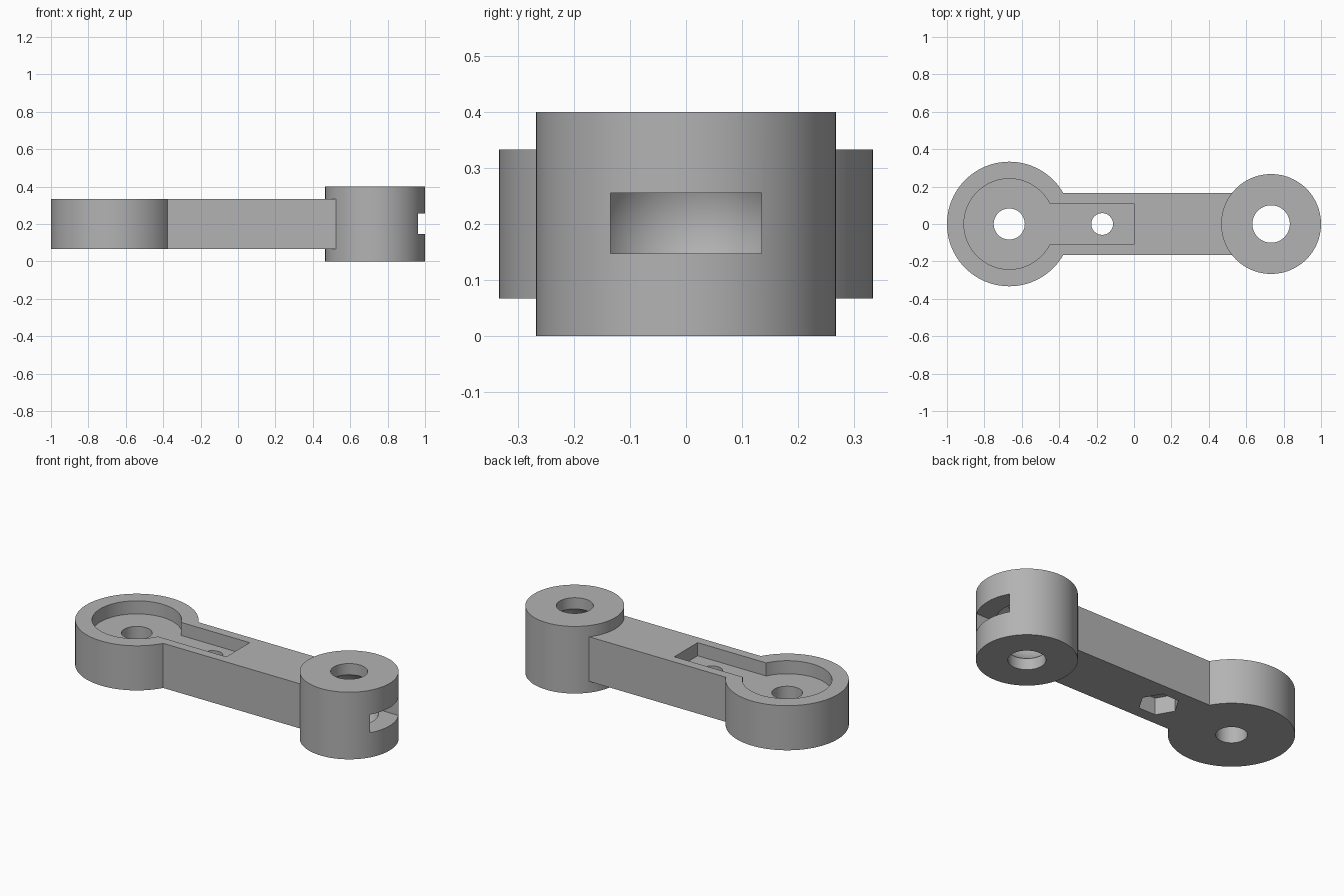
import bpy, bmesh, math

if "Cube" in bpy.data.objects:
    bpy.data.objects.remove(bpy.data.objects["Cube"])

grey = bpy.data.materials.new("plain_grey")
grey.diffuse_color = (0.45, 0.45, 0.45, 1.0)
grey.use_nodes = True
grey.node_tree.nodes["Principled BSDF"].inputs["Base Color"].default_value = grey.diffuse_color


def prism(name, outline, z0, z1):
    """Extrude a closed outline from z0 up to z1."""
    bm = bmesh.new()
    face = bm.faces.new([bm.verts.new((x, y, z0)) for x, y in outline])
    top = bmesh.ops.extrude_face_region(bm, geom=[face])["geom"]
    bmesh.ops.translate(bm, vec=(0, 0, z1 - z0),
                        verts=[v for v in top if isinstance(v, bmesh.types.BMVert)])
    bmesh.ops.recalc_face_normals(bm, faces=bm.faces)
    return add_object(name, bm)


def add_object(name, bm):
    mesh = bpy.data.meshes.new(name)
    bm.to_mesh(mesh)
    bm.free()
    mesh.materials.append(grey)
    ob = bpy.data.objects.new(name, mesh)
    bpy.context.collection.objects.link(ob)
    return ob


def circle(cx, r, n=96):
    return [(cx + r * math.cos(math.tau * i / n), r * math.sin(math.tau * i / n))
            for i in range(n)]


def box(x0, x1, half):
    return [(x0, -half), (x1, -half), (x1, half), (x0, half)]


def keyhole(cx, r, half, x_end, n=90):
    """Round head with a straight bar running to x_end."""
    a = math.asin(half / r)
    arc = [a + (math.tau - 2 * a) * i / n for i in range(n + 1)]
    return ([(cx + r * math.cos(t), r * math.sin(t)) for t in arc]
            + [(x_end, -half), (x_end, half)])


def combine(target, tool, operation):
    mod = target.modifiers.new(operation.title(), 'BOOLEAN')
    mod.operation, mod.solver, mod.object = operation, 'EXACT', tool
    bpy.context.view_layer.objects.active = target
    bpy.ops.object.modifier_apply(modifier=mod.name)
    bpy.data.objects.remove(tool, do_unlink=True)


LEFT, RIGHT, BOLT = -0.667, 0.733, -0.17

# Flat arm with its wide round head, joined to the taller ball housing
link = prism("link_arm", keyhole(LEFT, 0.333, 0.165, 0.62), 0.067, 0.333)
combine(link, prism("ball_housing", circle(RIGHT, 0.267), 0, 0.4), 'UNION')

# Ball socket inside the housing
bm = bmesh.new()
bmesh.ops.create_uvsphere(bm, u_segments=64, v_segments=32, radius=0.1667)
bmesh.ops.translate(bm, vec=(RIGHT, 0, 0.2), verts=bm.verts)
cutters = [
    # Keyhole recess in the top
    prism("recess", keyhole(LEFT, 0.242, 0.11, 0.0), 0.255, 0.5),
    # Head bore, bolt hole and hexagonal nut pocket
    prism("head_bore", circle(LEFT, 0.083), -0.1, 0.5),
    prism("bolt_hole", circle(BOLT, 0.058, 48), -0.1, 0.5),
    prism("nut_pocket", circle(BOLT, 0.11, 6), -0.1, 0.167),
    # Housing bore, ball socket and end slot
    prism("housing_bore", circle(RIGHT, 0.1), -0.1, 0.5),
    add_object("ball_socket", bm),
    prism("end_slot", box(RIGHT, 1.2, 0.135), 0.147, 0.255),
]
for cutter in cutters:
    combine(link, cutter, 'DIFFERENCE')

# Smooth round walls, crisp edges
bpy.ops.object.select_all(action='DESELECT')
link.select_set(True)
bpy.context.view_layer.objects.active = link
bpy.ops.object.shade_smooth_by_angle(angle=math.radians(30))
